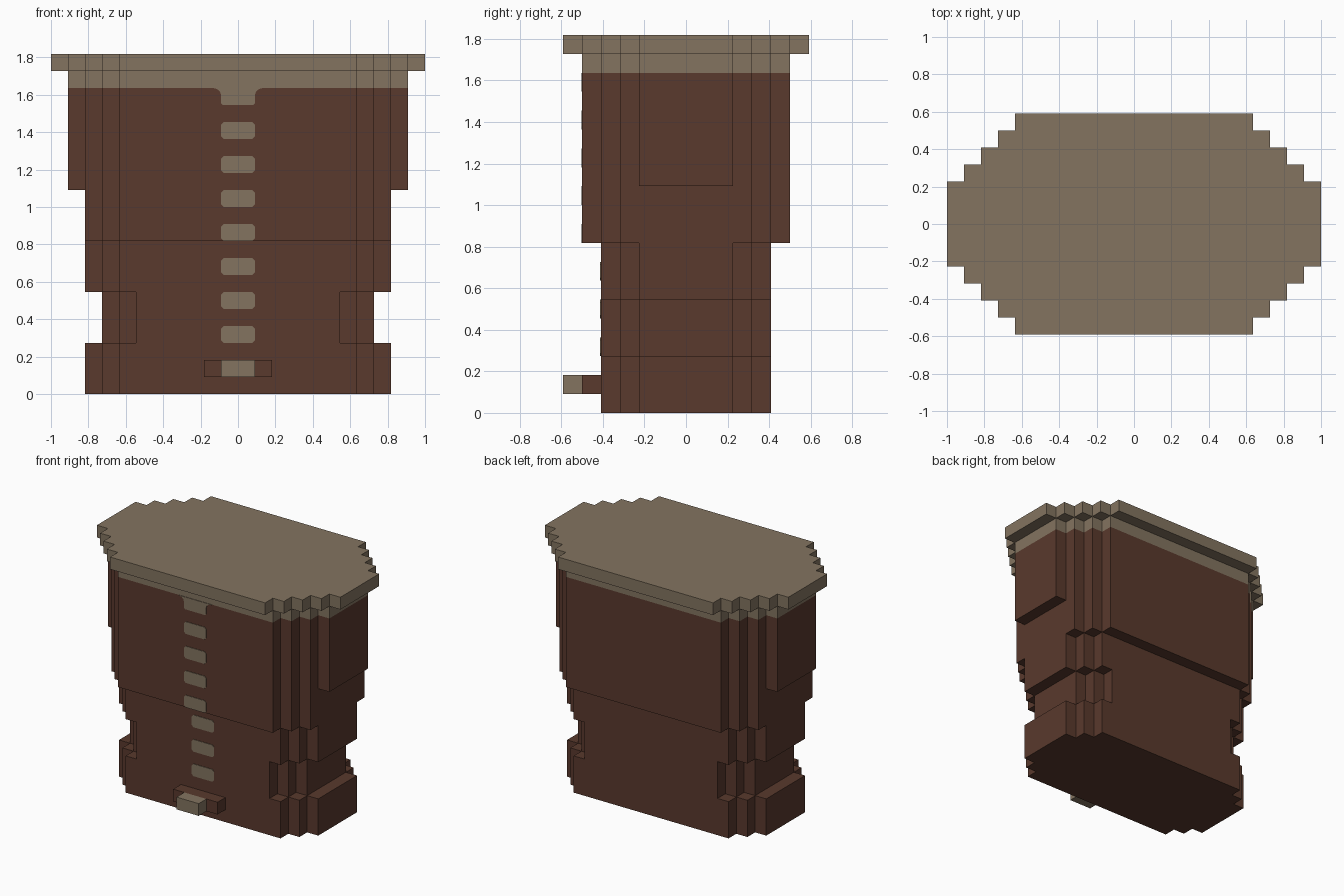
import bpy
import bmesh
import math

cube = bpy.data.objects.get("Cube")
if cube:
    bpy.data.objects.remove(cube, do_unlink=True)

U = 1 / 11  # one block


def material(name, rgb):
    m = bpy.data.materials.new(name)
    m.use_nodes = True
    m.diffuse_color = (*rgb, 1)
    bsdf = next(n for n in m.node_tree.nodes if n.type == "BSDF_PRINCIPLED")
    bsdf.inputs["Base Color"].default_value = (*rgb, 1)
    return m


BROWN = material("dark brown", (0.1, 0.041, 0.026))
TAN = material("dull tan", (0.227, 0.174, 0.117))


def prism(name, points, direction, mat):
    """Extrude a flat outline of 3D points along a direction."""
    bm = bmesh.new()
    face = bm.faces.new([bm.verts.new(p) for p in points])
    new = bmesh.ops.extrude_face_region(bm, geom=[face])["geom"]
    bmesh.ops.translate(bm, vec=direction,
                        verts=[v for v in new if isinstance(v, bmesh.types.BMVert)])
    bmesh.ops.recalc_face_normals(bm, faces=bm.faces)
    mesh = bpy.data.meshes.new(name)
    bm.to_mesh(mesh)
    bm.free()
    mesh.materials.append(mat)
    obj = bpy.data.objects.new(name, mesh)
    bpy.context.collection.objects.link(obj)
    return obj


def stepped_layer(name, half_x, half_y, steps, z0, z1, mat):
    """Slab whose corners are cut in one-block stairs (sizes in blocks)."""
    quarter = [(half_x, half_y)]
    for k in range(steps):
        quarter += [(half_x - k - 1, half_y + k), (half_x - k - 1, half_y + k + 1)]
    left = quarter + [(-x, y) for x, y in reversed(quarter)]
    outline = left + [(-x, -y) for x, y in left]
    prism(name, [(x * U, y * U, z0 * U) for x, y in outline],
          (0, 0, (z1 - z0) * U), mat)


def box(name, half_x, y0, y1, z0, z1, mat):
    pts = [(-half_x, y0), (half_x, y0), (half_x, y1), (-half_x, y1)]
    prism(name, [(x * U, y * U, z0 * U) for x, y in pts], (0, 0, (z1 - z0) * U), mat)


# Body, from the bottom up
stepped_layer("base", 9, 2.5, 2, 0, 3, BROWN)
stepped_layer("waist", 8, 2.5, 2, 3, 6, BROWN)
stepped_layer("lower_body", 9, 2.5, 2, 6, 9, BROWN)
stepped_layer("middle_body", 9, 3.5, 2, 9, 12, BROWN)
stepped_layer("upper_body", 10, 2.5, 3, 12, 18, BROWN)
stepped_layer("top_band", 10, 2.5, 3, 18, 19, TAN)
stepped_layer("lid", 11, 2.5, 4, 19, 20, TAN)

# Clasp at the foot of the front
box("clasp_bar", 2, -5.5, -4.5, 1, 2, BROWN)
box("clasp_knob", 1, -6.5, -5.5, 1, 2, TAN)


def front_plate(name, outline, y):
    prism(name, [(x * U, y * U, z * U) for x, z in outline], (0, -0.004, 0), TAN)


# Row of painted patches with clipped corners down the front
for i in range(7):
    z = 3 + 2 * i
    c = 0.15
    patch = [(-1 + c, z), (1 - c, z), (1, z + c), (1, z + 1 - c),
             (1 - c, z + 1), (-1 + c, z + 1), (-1, z + 1 - c), (-1, z + c)]
    front_plate(f"patch_{i + 1}", patch, -5.5 if z >= 9 else -4.5)

# Painted tab that flares into the band
half = [(0.9, 17), (1, 17.1), (1, 17.6)]
half += [(1.5 - 0.5 * math.cos(a), 17.6 + 0.4 * math.sin(a))
         for a in (math.pi / 6, math.pi / 3, math.pi / 2)]
front_plate("band_tab", half + [(-x, z) for x, z in reversed(half)], -5.5)
